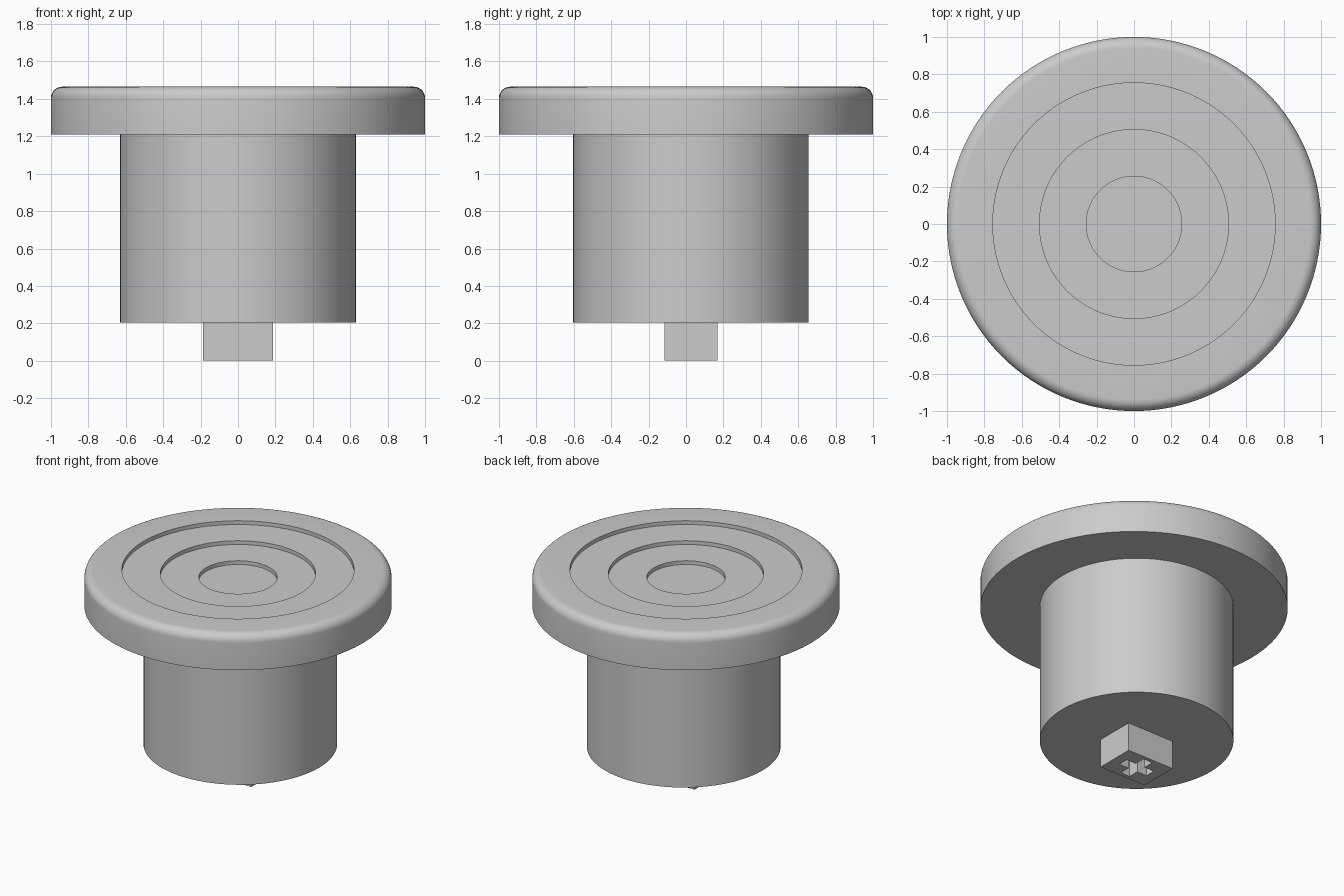
import bpy
import bmesh
import math

default = bpy.data.objects.get("Cube")
if default:
    bpy.data.objects.remove(default, do_unlink=True)

grey = bpy.data.materials.new("light_grey")
grey.use_nodes = True
colour = (0.6, 0.6, 0.6, 1)
grey.diffuse_color = colour
grey.node_tree.nodes["Principled BSDF"].inputs["Base Color"].default_value = colour

OFFSET = 0.026      # stem and socket sit slightly behind the cap centre
STEM_BOTTOM = 0.205
CAP_BOTTOM = 1.21
CAP_TOP = 1.465


def finish(name, bm, smooth=False):
    bmesh.ops.recalc_face_normals(bm, faces=bm.faces)
    mesh = bpy.data.meshes.new(name)
    bm.to_mesh(mesh)
    bm.free()
    mesh.materials.append(grey)
    obj = bpy.data.objects.new(name, mesh)
    bpy.context.collection.objects.link(obj)
    if smooth:
        bpy.ops.object.select_all(action='DESELECT')
        obj.select_set(True)
        bpy.context.view_layer.objects.active = obj
        bpy.ops.object.shade_smooth_by_angle(angle=math.radians(30))
    return obj


def lathe(name, profile, y=0, steps=128):
    """Spin a (radius, z) profile that starts and ends on the axis."""
    bm = bmesh.new()
    verts = [bm.verts.new((r, 0, z)) for r, z in profile]
    edges = [bm.edges.new(pair) for pair in zip(verts, verts[1:])]
    bmesh.ops.spin(bm, geom=verts + edges, cent=(0, 0, 0), axis=(0, 0, 1),
                   angle=math.tau, steps=steps, use_duplicate=False)
    bmesh.ops.remove_doubles(bm, verts=bm.verts, dist=0.0001)
    bmesh.ops.translate(bm, verts=bm.verts, vec=(0, y, 0))
    return finish(name, bm, smooth=True)


def prism(name, outline, bottom, top):
    """Extrude an (x, y) outline upward."""
    bm = bmesh.new()
    face = bm.faces.new([bm.verts.new((x, y, bottom)) for x, y in outline])
    up = bmesh.ops.extrude_face_region(bm, geom=[face], use_keep_orig=True)
    moved = [g for g in up["geom"] if isinstance(g, bmesh.types.BMVert)]
    bmesh.ops.translate(bm, verts=moved, vec=(0, 0, top - bottom))
    return finish(name, bm)


# Round cap: rounded rim, then three shallow steps down to the middle
FILLET, STEP = 0.06, 0.027
profile = [(0, CAP_BOTTOM), (1, CAP_BOTTOM)]
for i in range(9):
    a = math.radians(90) * i / 8
    profile.append((1 - FILLET + FILLET * math.cos(a),
                    CAP_TOP - FILLET + FILLET * math.sin(a)))
for i, radius in enumerate((0.755, 0.505, 0.255)):
    profile += [(radius, CAP_TOP - STEP * i), (radius, CAP_TOP - STEP * (i + 1))]
profile.append((0, CAP_TOP - STEP * 3))
lathe("cap", profile)

# Cylindrical stem
lathe("stem", [(0, STEM_BOTTOM), (0.63, STEM_BOTTOM),
               (0.63, CAP_BOTTOM), (0, CAP_BOTTOM)], OFFSET)

# Mounting post with a cross-shaped socket cut into its underside
W, D = 0.186, 0.142
post = prism("mounting_post",
             [(sx * W, OFFSET + sy * D)
              for sx, sy in ((-1, -1), (1, -1), (1, 1), (-1, 1))],
             0, STEM_BOTTOM)

ARM, HALF = 0.115, 0.037
cross = []
for quarter in range(4):
    c, s = ((1, 0), (0, 1), (-1, 0), (0, -1))[quarter]
    for x, y in ((ARM, -HALF), (ARM, HALF), (HALF, HALF)):
        cross.append((x * c - y * s, OFFSET + x * s + y * c))
cutter = prism("socket_cutter", cross, -0.05, 0.195)
cutter.hide_render = True
cutter.hide_set(True)

cut = post.modifiers.new("socket", 'BOOLEAN')
cut.operation = 'DIFFERENCE'
cut.solver = 'EXACT'
cut.object = cutter
